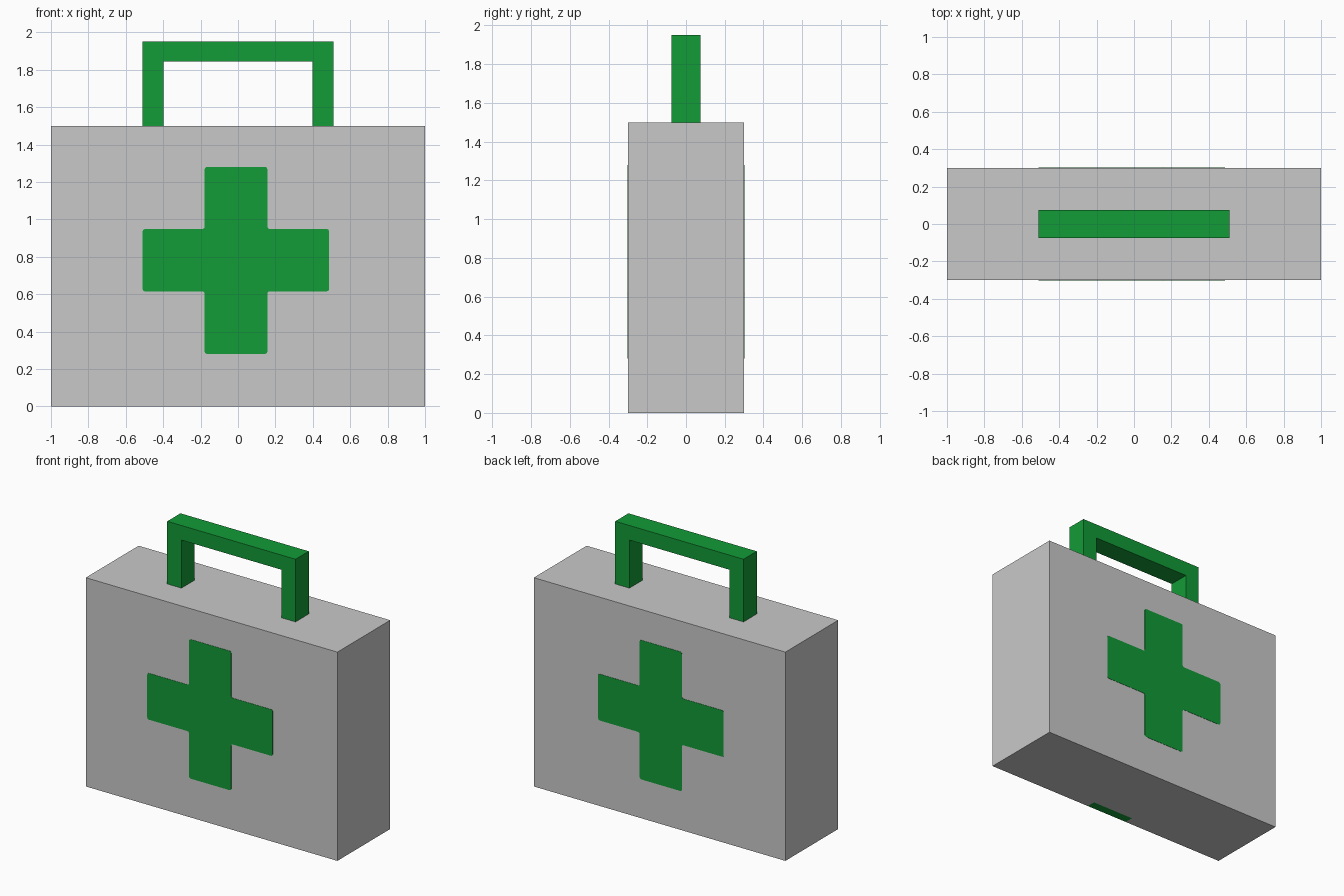
import bpy, bmesh
from mathutils import Vector

if "Cube" in bpy.data.objects:
    bpy.data.objects.remove(bpy.data.objects["Cube"])


def material(name, rgb):
    m = bpy.data.materials.new(name)
    m.diffuse_color = (*rgb, 1.0)
    m.use_nodes = True
    m.node_tree.nodes["Principled BSDF"].inputs["Base Color"].default_value = m.diffuse_color
    return m


grey = material("light grey", (0.584, 0.584, 0.584))
green = material("green", (0.006, 0.328, 0.038))


def finish(bm, name, mats):
    bmesh.ops.recalc_face_normals(bm, faces=bm.faces)
    mesh = bpy.data.meshes.new(name)
    bm.to_mesh(mesh)
    bm.free()
    for m in mats:
        mesh.materials.append(m)
    obj = bpy.data.objects.new(name, mesh)
    bpy.context.collection.objects.link(obj)
    return obj


def extruded(name, profile, y0, y1, mat, corner=0.0):
    """Extrude an x/z outline from y0 to y1, with optional softened corners."""
    bm = bmesh.new()
    bm.faces.new([bm.verts.new((x, y0, z)) for x, z in profile])
    if corner:
        bmesh.ops.bevel(bm, geom=bm.verts[:], offset=corner, segments=2,
                        profile=0.5, affect='VERTICES')
    ext = bmesh.ops.extrude_face_region(bm, geom=bm.faces[:])
    moved = [g for g in ext["geom"] if isinstance(g, bmesh.types.BMVert)]
    bmesh.ops.translate(bm, vec=(0, y1 - y0, 0), verts=moved)
    return finish(bm, name, [mat])


# Cross outline limits: arm extents and the narrow upright / crossbar
X0, X1, X2, X3 = -0.51, -0.178, 0.157, 0.487
Z0, Z1, Z2, Z3 = 0.28, 0.615, 0.948, 1.28

# Case body, cut so the small green patch under the front edge is its own face
PATCH_Y = -0.235
bm = bmesh.new()
bmesh.ops.create_cube(bm, size=1.0)
for v in bm.verts:
    v.co = Vector((v.co.x * 2.0, v.co.y * 0.6, (v.co.z + 0.5) * 1.5))
for co, no in (((X1, 0, 0), (1, 0, 0)), ((X2, 0, 0), (1, 0, 0)),
               ((0, PATCH_Y, 0), (0, 1, 0))):
    bmesh.ops.bisect_plane(bm, geom=bm.verts[:] + bm.edges[:] + bm.faces[:],
                           plane_co=co, plane_no=no)
for f in bm.faces:
    c = f.calc_center_median()
    if c.z < 0.001 and c.y < PATCH_Y and X1 < c.x < X2:
        f.material_index = 1
finish(bm, "case_body", [grey, green])

# Thin crosses on the front and back
cross = [(X1, Z0), (X2, Z0), (X2, Z1), (X3, Z1), (X3, Z2), (X2, Z2),
         (X2, Z3), (X1, Z3), (X1, Z2), (X0, Z2), (X0, Z1), (X1, Z1)]
for name, side in (("front_cross", -1), ("back_cross", 1)):
    extruded(name, cross, side * 0.299, side * 0.302, green, corner=0.012)

# Carry handle: a square arch standing on the lid
arch = [(-0.51, 1.5), (-0.51, 1.95), (0.51, 1.95), (0.51, 1.5),
        (0.397, 1.5), (0.397, 1.845), (-0.397, 1.845), (-0.397, 1.5)]
extruded("carry_handle", arch, -0.075, 0.075, green)
